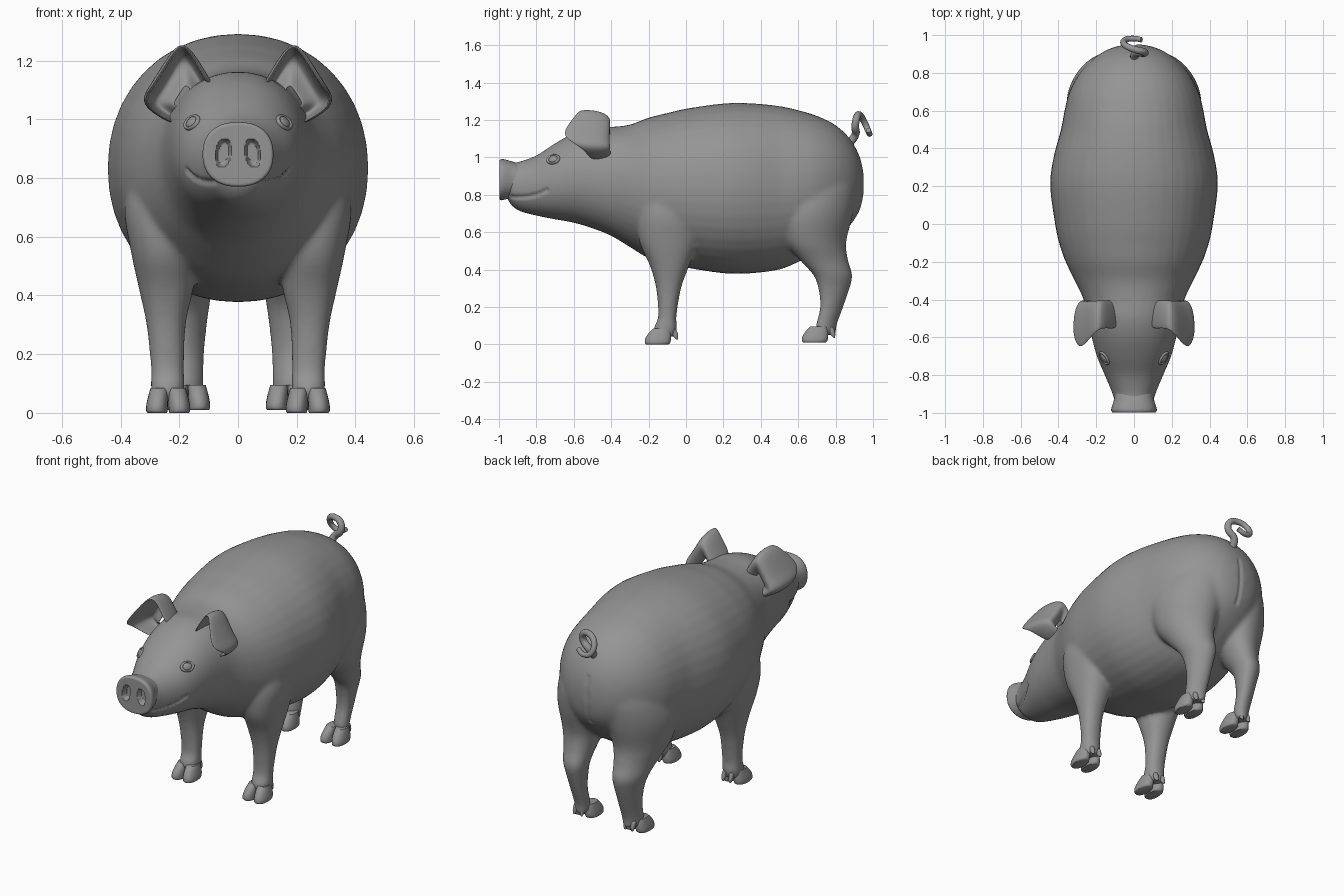
import bpy, bmesh, math
from mathutils import Vector
from mathutils.geometry import intersect_point_line

if "Cube" in bpy.data.objects:
    bpy.data.objects.remove(bpy.data.objects["Cube"], do_unlink=True)

grey = bpy.data.materials.new("plain_grey")
grey.use_nodes = True
grey.diffuse_color = (0.3, 0.3, 0.3, 1)
grey.node_tree.nodes["Principled BSDF"].inputs["Base Color"].default_value = grey.diffuse_color


def select(ob):
    bpy.ops.object.select_all(action='DESELECT')
    ob.select_set(True)
    bpy.context.view_layer.objects.active = ob


def make_object(name, bm):
    bmesh.ops.recalc_face_normals(bm, faces=bm.faces[:])
    mesh = bpy.data.meshes.new(name)
    bm.to_mesh(mesh)
    bm.free()
    mesh.materials.append(grey)
    ob = bpy.data.objects.new(name, mesh)
    bpy.context.collection.objects.link(ob)
    return ob


def modify(ob, kind, **settings):
    mod = ob.modifiers.new(kind.title(), kind)
    for key, value in settings.items():
        setattr(mod, key, value)
    select(ob)
    bpy.ops.object.modifier_apply(modifier=mod.name)


def smooth(ob, angle=40):
    select(ob)
    bpy.ops.object.shade_smooth_by_angle(angle=math.radians(angle))


def spline_rows(rows, steps):
    """Catmull-Rom rows between the given sections."""
    rows = [Vector(r) for r in rows]
    out = []
    for i in range(len(rows) - 1):
        p0, p1, p2 = rows[max(i - 1, 0)], rows[i], rows[i + 1]
        p3 = rows[min(i + 2, len(rows) - 1)]
        for k in range(steps):
            t = k / steps
            out.append(0.5 * (2 * p1 + (p2 - p0) * t + (2 * p0 - 5 * p1 + 4 * p2 - p3) * t * t
                              + (3 * p1 - p0 - 3 * p2 + p3) * t ** 3))
    return out + [rows[-1]]


def loft(bm, rows, axis, side=1, steps=4, n=40, power=0.9, offset=(0, 0, 0), shear=0):
    """Rounded sections (position, x0, x1, b0, b1) stacked along y or z."""
    rings = []
    for t, x0, x1, b0, b1 in spline_rows(rows, steps):
        ring = []
        for i in range(n):
            a = 2 * math.pi * i / n
            c, s = math.cos(a), math.sin(a)
            dx = (x1 - x0) / 2 * math.copysign(abs(c) ** power, c)
            x = (x0 + x1) / 2 + dx
            b = (b0 + b1) / 2 + (b1 - b0) / 2 * math.copysign(abs(s) ** power, s) - shear * dx
            p = Vector((x, t, b) if axis == 'y' else (x, b, t)) + Vector(offset)
            p.x *= side
            ring.append(bm.verts.new(p))
        rings.append(ring)
    for r, q in zip(rings, rings[1:]):
        for i in range(n):
            j = (i + 1) % n
            bm.faces.new((r[i], r[j], q[j], q[i]))
    bm.faces.new(rings[0][::-1])
    bm.faces.new(rings[-1])


def symmetric(rows):
    return [(t, -w, w, lo, hi) for t, w, lo, hi in rows]


# Body: trunk with head, and four legs, fused into one skin
trunk = symmetric([
    (-.955, .09, .775, .965), (-.93, .105, .74, .97), (-.89, .117, .712, .977), (-.8, .155, .688, 1.01),
    (-.7, .197, .668, 1.075), (-.6, .224, .65, 1.13), (-.5, .243, .62, 1.16), (-.4, .267, .58, 1.163),
    (-.3, .314, .52, 1.175), (-.2, .362, .46, 1.212), (-.1, .397, .43, 1.237), (0, .418, .41, 1.26),
    (.2, .444, .38, 1.288), (.35, .427, .38, 1.289), (.5, .387, .40, 1.274), (.6, .368, .44, 1.252),
    (.7, .342, .49, 1.222), (.8, .287, .56, 1.172), (.88, .21, .64, 1.095), (.93, .125, .72, 1.0),
    (.95, .045, .81, .91)])
front_leg = [
    (.04, .19, .29, -.165, -.06), (.09, .182, .298, -.172, -.047), (.15, .183, .297, -.149, -.051),
    (.3, .178, .312, -.16, -.026), (.42, .153, .337, -.193, .017), (.55, .14, .365, -.25, .065),
    (.7, .12, .387, -.26, .08), (.85, .12, .35, -.22, .05), (1, .12, .25, -.17, 0)]
hind_leg = [
    (.05, .122, .218, .70, .80), (.1, .118, .222, .697, .803), (.2, .115, .23, .72, .838),
    (.3, .106, .245, .71, .872), (.37, .096, .265, .685, .886), (.45, .083, .29, .615, .862),
    (.55, .06, .33, .54, .85), (.7, .025, .358, .505, .885), (.85, .02, .325, .55, .9),
    (1, .03, .26, .6, .85), (1.1, .05, .17, .65, .8)]
bm = bmesh.new()
loft(bm, trunk, 'y', power=.95)
for side in (1, -1):
    loft(bm, front_leg, 'z', side)
    loft(bm, hind_leg, 'z', side, power=1, shear=.35)
body = make_object("body", bm)
modify(body, 'REMESH', mode='VOXEL', voxel_size=.01)
modify(body, 'SMOOTH', factor=.5, iterations=18)


def on_skin(point):
    hit = body.closest_point_on_mesh(Vector(point))
    return hit[1].copy(), hit[2].copy()


def groove(points, width, depth):
    """Press a crease into the skin along a path."""
    path = [on_skin(p)[0] for p in points]
    moves = []
    for v in body.data.vertices:
        best = width
        for a, b in zip(path, path[1:]):
            if (v.co - a).length > (b - a).length + width:
                continue
            foot, f = intersect_point_line(v.co, a, b)
            near = a.lerp(b, min(max(f, 0), 1))
            best = min(best, (v.co - near).length)
        if best < width:
            moves.append((v, v.co - v.normal * depth * (1 - best / width)))
    for v, co in moves:
        v.co = co
    body.data.update()


# Mouth line on each cheek and crease between the hams
for side in (1, -1):
    groove([(side * x, y, z) for x, y, z in
            ((.09, -.94, .782), (.11, -.89, .785), (.13, -.84, .79), (.16, -.79, .802), (.18, -.745, .825))],
           .015, .011)
groove([(0, .97, .66 + .04 * i) for i in range(9)], .015, .009)
smooth(body, 60)

# Snout disc with two sunken nostrils
bm = bmesh.new()
loft(bm, symmetric([(-.998, .116, .775, .986), (-.985, .121, .77, .991), (-.965, .117, .775, .988),
                    (-.93, .106, .783, .978), (-.89, .10, .80, .965)]), 'y', power=.87)
snout = make_object("snout", bm)
modify(snout, 'REMESH', mode='VOXEL', voxel_size=.005)
for v in snout.data.vertices:
    rise = v.co.z - .885
    reach = ((abs(v.co.x) - .05 + rise * .12) / .025) ** 2 + (rise / .048) ** 2
    if v.co.y < -.985 and reach < 1:
        v.co.y += .03 * min(1, (1 - reach) * 2.5)
snout.data.update()
smooth(snout, 45)

# Eyes: flattened ball inside a rounded lid, seated on the skin
for side, label in ((1, "left"), (-1, "right")):
    spot, normal = on_skin((side * .165, -.715, .995))
    turn = normal.to_track_quat('Z', 'Y').to_euler()
    bpy.ops.mesh.primitive_uv_sphere_add(segments=24, ring_count=14, radius=.025, location=spot, rotation=turn)
    ball = bpy.context.object
    ball.scale = (1.1, .9, .5)
    bpy.ops.mesh.primitive_torus_add(major_segments=32, minor_segments=10, major_radius=.029,
                                     minor_radius=.007, location=spot, rotation=turn)
    lid = bpy.context.object
    lid.scale = (1.15, .85, 1.2)
    for ob, part in ((ball, "eyeball"), (lid, "eyelid")):
        ob.name = label + "_" + part
        ob.data.materials.append(grey)
        smooth(ob)

# Ears: folded flap, open to the front, drawn back into the head
rim = [(.085, -.56, 1.105), (.135, -.555, 1.19), (.19, -.555, 1.275), (.245, -.625, 1.19),
       (.295, -.68, 1.11), (.335, -.55, 1.05), (.215, -.515, .985)]
root = Vector((.17, -.44, 1.05))
bm = bmesh.new()
grid = []
for scale, back, blend in ((.3, -.45, 0), (.78, -.39, 0), (.99, -.415, .35), (1, 0, 1)):
    row = []
    for p in rim:
        q = root + (Vector(p) - root) * scale
        q.y = back * (1 - blend) + p[1] * blend
        row.append(bm.verts.new(q))
    grid.append(row)
for r, q in zip(grid, grid[1:]):
    for i in range(len(rim) - 1):
        bm.faces.new((r[i], r[i + 1], q[i + 1], q[i]))
ears = make_object("ears", bm)
modify(ears, 'SOLIDIFY', thickness=.018, offset=0)
modify(ears, 'SUBSURF', levels=3)
modify(ears, 'MIRROR')
smooth(ears, 50)

# Trotters: two toes and two dew claws under each leg
toe = [(0, .004, .07, .006, .125), (.008, .002, .075, 0, .135), (.03, .001, .074, .002, .14),
       (.06, 0, .067, .02, .14), (.085, 0, .06, .045, .135)]
claw = [(.025, .018, .03, .168, .176), (.045, .012, .036, .15, .178),
        (.075, .01, .036, .135, .17), (.095, .014, .03, .13, .15)]
for label, x, y, z in (("front", .238, -.22, 0), ("hind", .17, .62, .01)):
    for side, hand in ((1, "left"), (-1, "right")):
        bm = bmesh.new()
        for half in (1, -1):
            for rows in (toe, claw):
                mirrored = [(t, min(half * a, half * b), max(half * a, half * b), c, d)
                            for t, a, b, c, d in rows]
                loft(bm, mirrored, 'z', side, steps=3, n=24, offset=(x, y, z))
        smooth(make_object(hand + "_" + label + "_trotter", bm), 45)

# Curly tail
curve = bpy.data.curves.new("tail", 'CURVE')
curve.dimensions = '3D'
curve.bevel_depth = .018
curve.bevel_resolution = 4
curve.use_fill_caps = True
path = [(0, .86, 1.06), (.01, .905, 1.12), (.055, .905, 1.17), (.05, .912, 1.21), (0, .925, 1.228),
        (-.05, .95, 1.195), (-.045, .975, 1.14), (0, .982, 1.125), (.04, .975, 1.145)]
spline = curve.splines.new('BEZIER')
spline.bezier_points.add(len(path) - 1)
for i, (point, co) in enumerate(zip(spline.bezier_points, path)):
    point.co = co
    point.handle_left_type = point.handle_right_type = 'AUTO'
    point.radius = 1.25 - .06 * i
curve.materials.append(grey)
bpy.context.collection.objects.link(bpy.data.objects.new("tail", curve))
